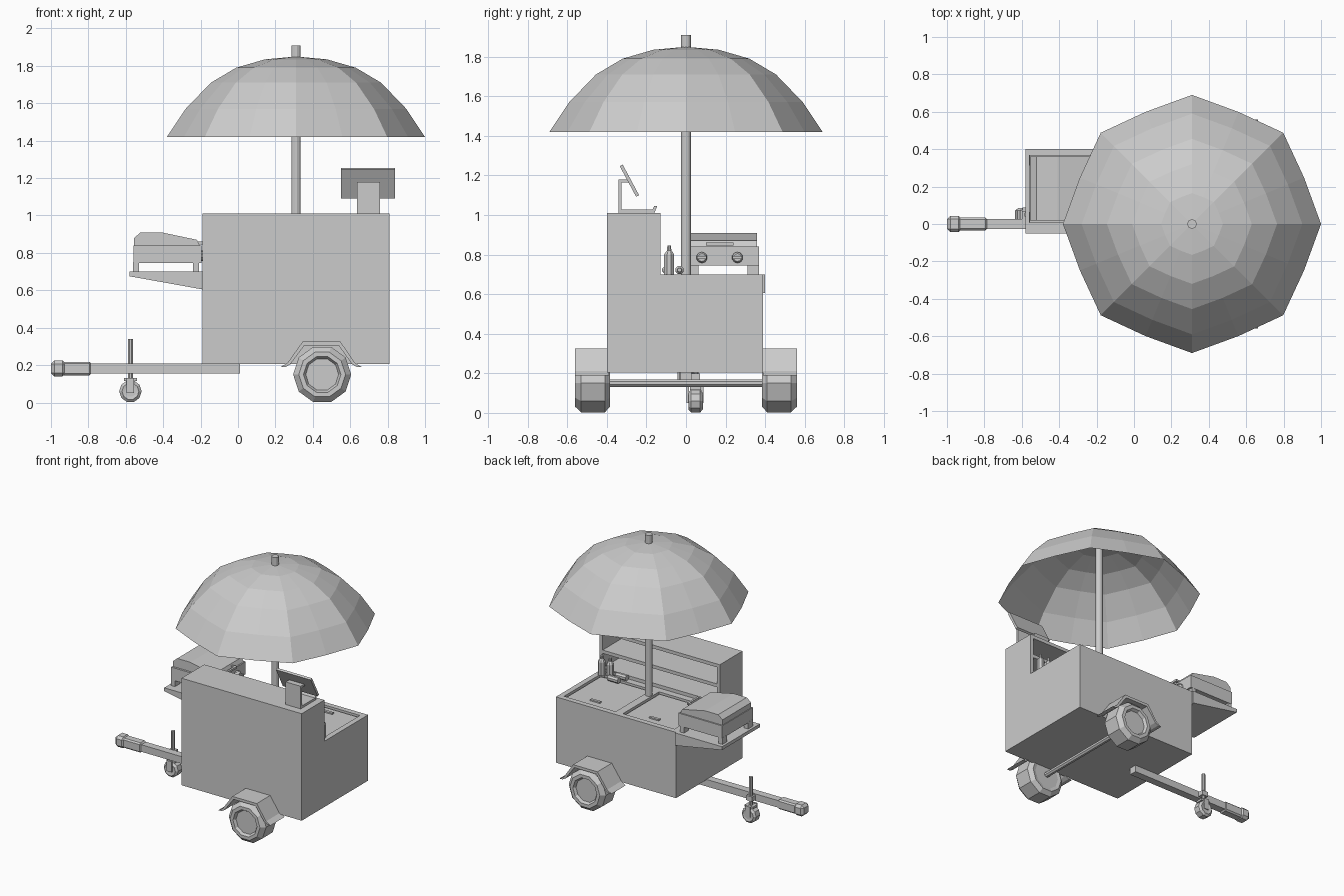
import bpy, bmesh
from math import sin, cos, pi
from mathutils import Vector

if "Cube" in bpy.data.objects:
    bpy.data.objects.remove(bpy.data.objects["Cube"])


def finish(name, bm, recalc=True):
    if recalc:
        bmesh.ops.recalc_face_normals(bm, faces=bm.faces)
    me = bpy.data.meshes.new(name)
    bm.to_mesh(me)
    bm.free()
    ob = bpy.data.objects.new(name, me)
    bpy.context.collection.objects.link(ob)
    return ob


def box(name, x, y, z, bevel=0):
    bm = bmesh.new()
    bmesh.ops.create_cube(bm, size=1)
    for v in bm.verts:
        v.co = Vector([(a + b) / 2 + c * (b - a) for (a, b), c in zip((x, y, z), v.co)])
    if bevel:
        bmesh.ops.bevel(bm, geom=bm.edges[:], offset=bevel, segments=1, affect='EDGES')
    return finish(name, bm)


def prism(name, pts, axis, lo, hi):
    """Extrude a profile: axis 'y' takes (x,z) points, axis 'x' takes (y,z) points."""
    bm = bmesh.new()
    put = (lambda p, t: (p[0], t, p[1])) if axis == 'y' else (lambda p, t: (t, p[0], p[1]))
    a = [bm.verts.new(put(p, lo)) for p in pts]
    b = [bm.verts.new(put(p, hi)) for p in pts]
    n = len(pts)
    bm.faces.new(a)
    bm.faces.new(b)
    for i in range(n):
        bm.faces.new((a[i], a[(i + 1) % n], b[(i + 1) % n], b[i]))
    return finish(name, bm)


def lathe(name, prof, n, axis, c):
    """Spin (radius, height) points about an axis through c, closing both ends."""
    bm = bmesh.new()
    rings = []
    for r, h in prof:
        ring = []
        for i in range(n):
            t = 2 * pi * (i + .5) / n
            u, v = r * cos(t), r * sin(t)
            p = {'x': (h, u, v), 'y': (v, h, u), 'z': (u, v, h)}[axis]
            ring.append(bm.verts.new(Vector(p) + Vector(c)))
        rings.append(ring)
    for a, b in zip(rings, rings[1:]):
        for i in range(n):
            bm.faces.new((a[i], a[(i + 1) % n], b[(i + 1) % n], b[i]))
    bm.faces.new(rings[0])
    bm.faces.new(rings[-1])
    return finish(name, bm)


def cut(ob, cutter):
    m = ob.modifiers.new('cut', 'BOOLEAN')
    m.object = cutter
    m.operation = 'DIFFERENCE'
    m.solver = 'EXACT'
    bpy.context.view_layer.objects.active = ob
    bpy.ops.object.modifier_apply(modifier=m.name)
    bpy.data.objects.remove(cutter)


# cart body: L-shaped profile with shelf openings and lid recesses
body = prism('cart_body', [(-.40, .205), (.39, .205), (.39, .70), (-.13, .70),
                           (-.13, 1.01), (-.40, 1.01)], 'x', -.19, .81)
for lo, hi in ((.725, .835), (.86, .985)):
    cut(body, box('cutter', (-.165, .785), (-.37, 0 - .10), (lo, hi)))
for lo, hi in ((-.15, .28), (.34, .77)):
    cut(body, box('cutter', (lo, hi), (-.08, .35), (.68, .75)))
    box('counter_lid', (lo + .012, hi - .012), (-.068, .338), (.675, .69))
    mid = (lo + hi) / 2
    box('lid_handle', (mid - .04, mid + .04), (.27, .29), (.69, .70))

# umbrella pole and eight-ribbed canopy
lathe('umbrella_pole', [(.025, .69), (.025, 1.91)], 12, 'z', (.31, 0, 0))
bm = bmesh.new()
prev = None
for r, z in ((.69, 1.42), (.59, 1.57), (.455, 1.71), (.32, 1.79), (.165, 1.835)):
    ring = []
    for i in range(16):
        q = r * (.94 if i % 2 else 1)
        ring.append(bm.verts.new((.31 + q * cos(pi * i / 8), q * sin(pi * i / 8), z)))
    if prev:
        for i in range(16):
            j = (i + 1) % 16
            bm.faces.new((prev[i], prev[j], ring[j], ring[i]))
    prev = ring
top = bm.verts.new((.31, 0, 1.85))
for i in range(16):
    bm.faces.new((prev[i], prev[(i + 1) % 16], top))
finish('umbrella_canopy', bm, False)

# road wheels and fenders on both sides
for s in (-1, 1):
    tyre = [(.10, .39), (.125, .385), (.155, .41), (.155, .53), (.125, .56),
            (.10, .56), (.088, .54), (.075, .54)]
    lathe('road_wheel', [(r, s * h) for r, h in tyre], 10, 'y', (.45, 0, .15))
    fender = [(.23, .195), (.265, .195), (.345, .325), (.548, .325), (.625, .195), (.66, .195),
              (.637, .21), (.56, .345 - .04), (.33, .305), (.255, .21)]
    outer = [(.228, .19), (.265, .212), (.345, .325), (.548, .325), (.625, .212), (.662, .19),
             (.635, .19), (.61, .205), (.538, .305), (.355, .305), (.28, .205), (.255, .19)]
    prism('fender', outer, 'y', *sorted((s * .39, s * .56)))
lathe('axle', [(.02, -.40), (.02, .40)], 8, 'y', (.45, 0, .15))

# tow bar and coupler
box('tow_bar', (-.80, .01), (-.028, .028), (.155, .208))
box('coupler_body', (-.95, -.785), (-.034, .034), (.145, .218), .01)
box('coupler_head', (-1, -.92), (-.044, .044), (.14, .225), .018)

# jockey wheel
lathe('jockey_wheel', [(.03, .015), (.045, .012), (.06, .025), (.06, .072), (.045, .085),
                       (.03, .082)], 10, 'y', (-.575, 0, .06))
box('jockey_fork', (-.61, -.54), (.02, .075), (.115, .13))
for y in (.008, .082):
    box('jockey_fork_side', (-.595, -.555), (y - .006, y + .006), (.05, .13))
lathe('jockey_post', [(.014, .12), (.014, .34)], 8, 'z', (-.575, .05, 0))
box('jockey_clamp', (-.60, -.55), (.02, .07), (.165, .20))

# grill side table with sloping underside
prism('side_table', [(-.58, .70), (-.58, .675), (-.19, .605), (-.19, .70)], 'y', -.05, .40)

# grill: legs, firebox, hood, handle and knobs
for x in (-.545, -.225):
    for y in (.035, .34):
        box('grill_leg', (x - .016, x + .016), (y - .028, y + .028), (.695, .75))
box('grill_firebox', (-.56, -.195), (.005, .37), (.745, .84))
prism('grill_hood', [(-.555, .84), (-.555, .88), (-.52, .91), (-.41, .91), (-.22, .87),
                     (-.205, .84)], 'y', .02, .36)
box('hood_handle', (-.19, -.175), (.10, .24), (.845, .86))
for y in (.11, .23):
    box('handle_mount', (-.22, -.185), (y - .008, y + .008), (.845, .86))
for y in (.08, .26):
    lathe('grill_knob', [(.028, -.20), (.028, -.178), (.02, -.165)], 10, 'x', (0, y, .785))
    box('knob_grip', (-.17, -.155), (y - .024, y + .024), (.778, .792))

# register stand and tilted screen
prism('screen_stand', [(-.34, 1.01), (-.16, 1.01), (-.145, 1.045), (-.16, 1.045), (-.17, 1.027),
                       (-.325, 1.027), (-.325, 1.165), (-.28, 1.165), (-.28, 1.18), (-.34, 1.18)],
      'x', .635, .76)
prism('tilted_screen', [(-.335, 1.247), (-.32, 1.255), (-.237, 1.10), (-.252, 1.092)],
      'x', .55, .84)

# condiment bottles standing and lying at the counter's end
for x in (.76, .69):
    lathe('sauce_bottle', [(.027, .70), (.027, .80), (.018, .815), (.012, .82), (.010, .845)],
          8, 'z', (x, -.085, 0))
for y, x in ((-.10, .56), (-.033, .58)):
    lathe('lying_bottle', [(.022, 0), (.022, .085), (.012, .095), (.010, .12)],
          8, 'x', (x, y, .722))
